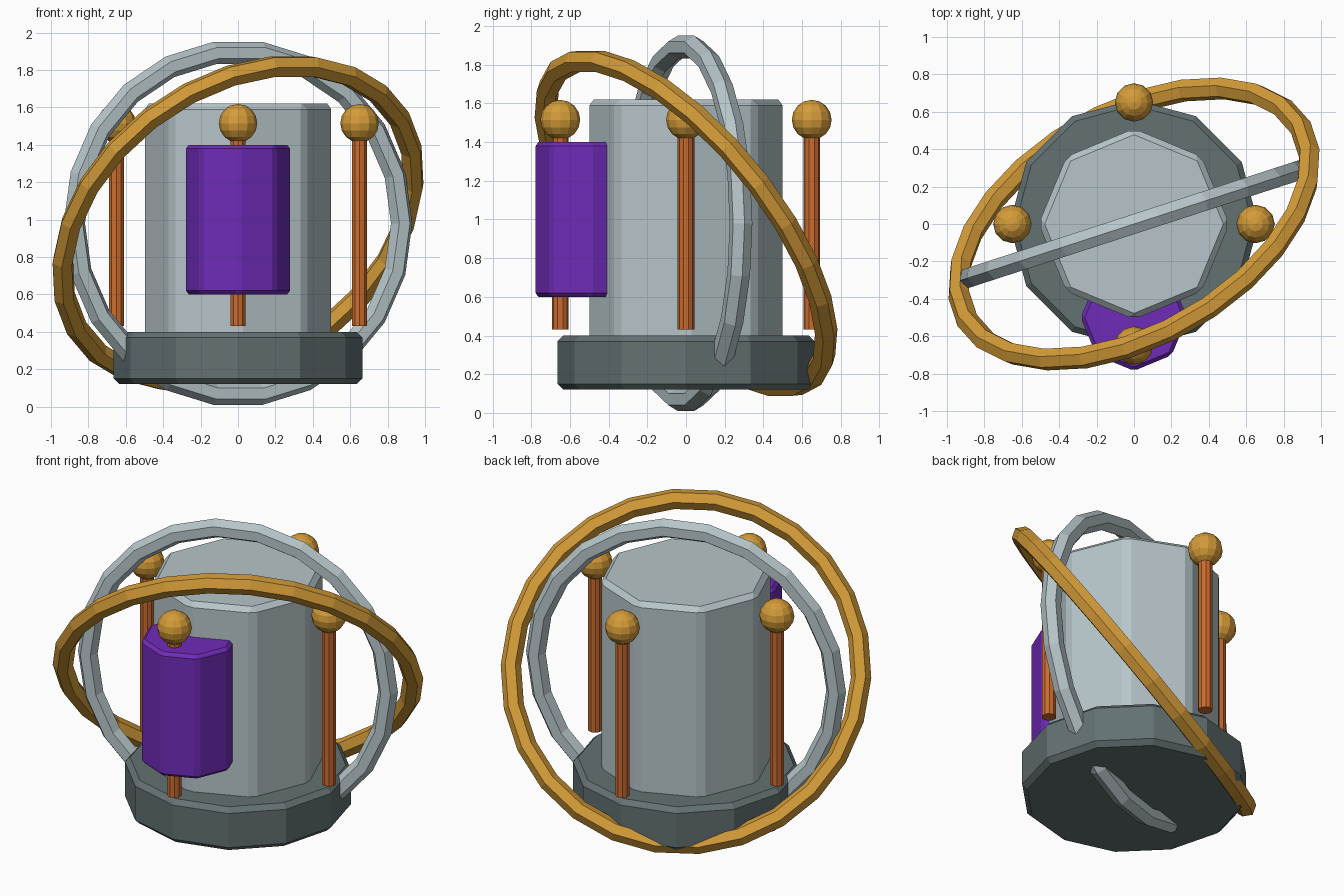
import bpy, math
from math import radians

if "Cube" in bpy.data.objects:
    bpy.data.objects.remove(bpy.data.objects["Cube"])


def material(name, rgb):
    m = bpy.data.materials.new(name)
    m.diffuse_color = (*rgb, 1)
    m.use_nodes = True
    m.node_tree.nodes["Principled BSDF"].inputs["Base Color"].default_value = m.diffuse_color
    return m


silver = material("pale_silver", (0.47, 0.56, 0.585))
slate = material("dark_slate", (0.125, 0.165, 0.17))
gold = material("gold", (0.66, 0.33, 0.04))
copper = material("copper", (0.60, 0.15, 0.028))
purple = material("purple", (0.16, 0.025, 0.48))


def finish(name, mat, bevel=0):
    o = bpy.context.object
    o.name = name
    o.data.materials.append(mat)
    if bevel:
        b = o.modifiers.new("bevel", 'BEVEL')
        b.width = bevel
        b.segments = 1
        b.limit_method = 'ANGLE'
        b.angle_limit = radians(35)
    return o


def prism(name, mat, sides, r, z0, z1, x=0, y=0, bevel=0):
    bpy.ops.mesh.primitive_cylinder_add(vertices=sides, radius=r, depth=z1 - z0,
                                        location=(x, y, (z0 + z1) / 2))
    return finish(name, mat, bevel)


def ring(name, mat, major, minor, segments, tilt, turn):
    bpy.ops.mesh.primitive_torus_add(major_radius=major, minor_radius=minor,
                                     major_segments=segments, minor_segments=6,
                                     location=(0, 0, 0.98),
                                     rotation=(radians(tilt), 0, radians(turn)))
    return finish(name, mat)


# Base, main body and front panel
prism("base", slate, 12, 0.665, 0.12, 0.40, bevel=0.03)
prism("body", silver, 8, 0.51, 0.36, 1.62, bevel=0.03)
prism("front_panel", purple, 8, 0.285, 0.60, 1.40, y=-0.5, bevel=0.02)

# Four rods with ball tips
for i, side in enumerate(("right", "back", "left", "front")):
    a = i * math.pi / 2
    x, y = 0.65 * math.cos(a), 0.65 * math.sin(a)
    prism(side + "_rod", copper, 10, 0.043, 0.43, 1.50, x, y)
    bpy.ops.mesh.primitive_uv_sphere_add(segments=12, ring_count=8, radius=0.103,
                                         location=(x, y, 1.515))
    finish(side + "_ball", gold)

# Crossing rings
ring("upright_ring", silver, 0.92, 0.06, 22, 90, 18)
ring("tilted_ring", gold, 1.03, 0.06, 26, -55, 30)
